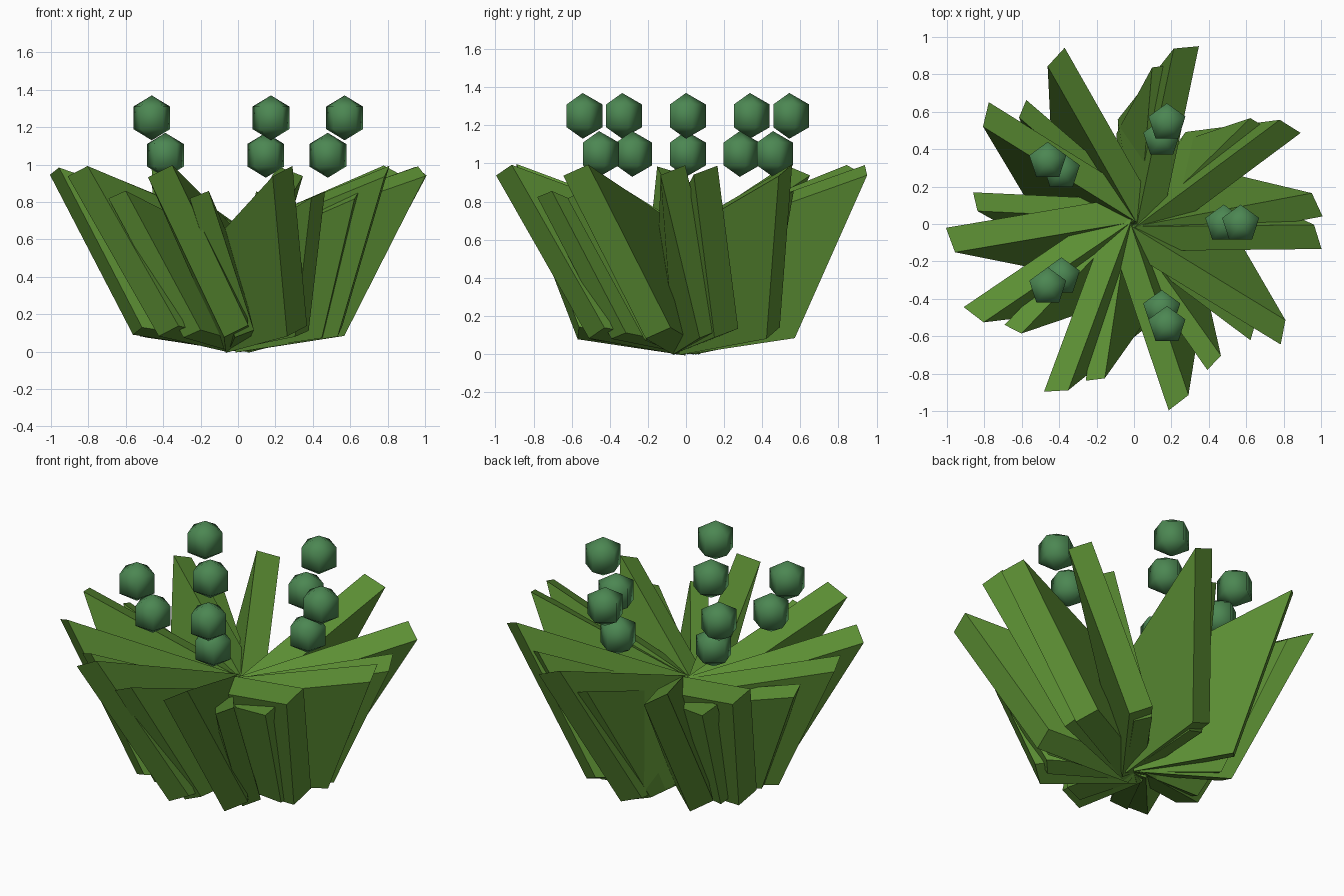
import bpy, bmesh
from math import radians, cos, sin
from mathutils import Vector

if "Cube" in bpy.data.objects:
    bpy.data.objects.remove(bpy.data.objects["Cube"])


def material(name, rgb):
    m = bpy.data.materials.new(name)
    m.diffuse_color = (*rgb, 1)
    m.use_nodes = True
    m.node_tree.nodes["Principled BSDF"].inputs["Base Color"].default_value = m.diffuse_color
    return m


LEAF = material("leaf green", (0.107, 0.275, 0.034))
BUD = material("bud green", (0.072, 0.242, 0.085))


def polar(r, deg, z):
    a = radians(deg)
    return Vector((r * cos(a), r * sin(a), z))


def leaf(name, tip_deg, foot_deg, size, thick):
    """Slab-like blade: narrow base, foot, outer tip and inner top, swept sideways."""
    base = Vector((0, 0, 0.025))
    foot = polar(0.565 * size, foot_deg, 0.11 * size)
    tip = polar(0.985 * size, tip_deg, 0.965 * size)
    inner = polar(0.08, tip_deg - 90, 0.62 * size)
    side = (foot - base).cross(tip - base).normalized() * thick / 2
    bm = bmesh.new()
    ring = [base, foot, tip, inner]
    a = [bm.verts.new(p - side) for p in ring]
    b = [bm.verts.new(p + side) for p in ring]
    bm.faces.new(a[::-1])
    bm.faces.new(b)
    for i in range(4):
        j = (i + 1) % 4
        bm.faces.new((a[i], a[j], b[j], b[i]))
    bmesh.ops.recalc_face_normals(bm, faces=bm.faces)
    me = bpy.data.meshes.new(name)
    bm.to_mesh(me)
    bm.free()
    me.materials.append(LEAF)
    bpy.context.collection.objects.link(bpy.data.objects.new(name, me))


# Large outer leaves, swirling clockwise towards the tips
for t, f in [(32, 54), (6, 22), (-4, 14), (-36, -15), (-76, -56), (-115, -91),
             (-150.5, -131), (-175, -162), (143.5, 163), (115, 134), (73.5, 92)]:
    leaf("large_leaf", t, f, 1.0, 0.145)

# Smaller leaves tucked between them
for t, f in [(39, 56), (-42, -20), (-60, -46), (-104, -86), (-139, -120),
             (172, 190), (134, 154), (80, 95)]:
    leaf("small_leaf", t, f, 0.87, 0.11)

# Five pairs of stacked buds
for k in range(5):
    for name, r, z in (("lower_bud", 0.48, 1.05), ("upper_bud", 0.57, 1.25)):
        bpy.ops.mesh.primitive_uv_sphere_add(segments=5, ring_count=3, radius=0.12,
                                             location=polar(r, 72 * k, z),
                                             rotation=(0, 0, 0))
        ob = bpy.context.object
        ob.name = name
        # point one corner of the pentagon towards +y
        v = max(ob.data.vertices, key=lambda v: v.co.xy.length).co
        turn = radians(90) - Vector((1, 0)).angle_signed(v.xy) * -1
        ob.rotation_euler.z = turn
        ob.data.materials.append(BUD)
        bpy.ops.object.shade_smooth()
